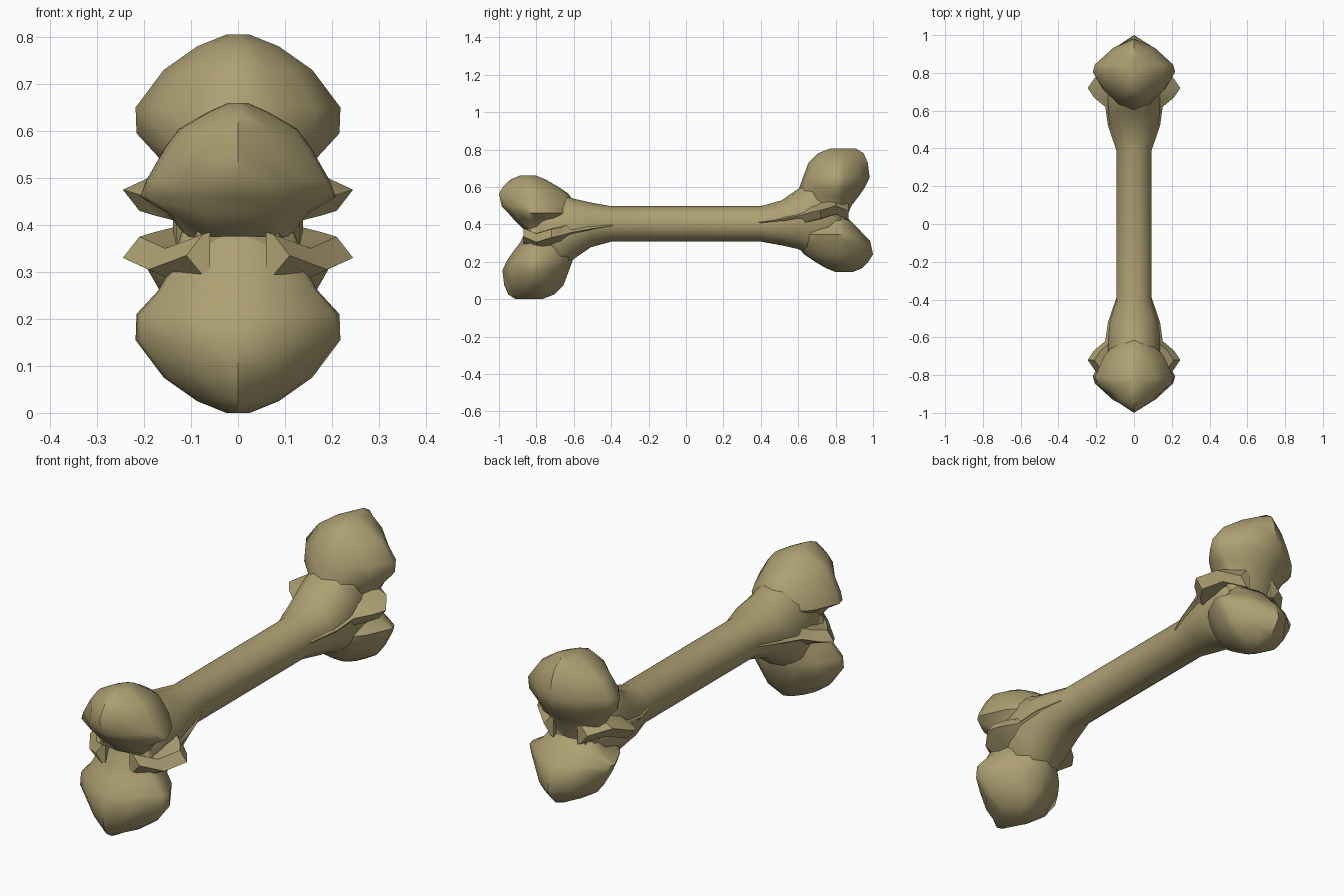
import bpy, bmesh, math

cube = bpy.data.objects.get("Cube")
if cube:
    bpy.data.objects.remove(cube, do_unlink=True)

MID = 0.4025   # height of the shaft axis
SIDES = 14

bone_tan = bpy.data.materials.new("bone_tan")
bone_tan.use_nodes = True
colour = (0.42, 0.35, 0.17, 1)
bone_tan.diffuse_color = colour
shader = bone_tan.node_tree.nodes["Principled BSDF"]
shader.inputs["Base Color"].default_value = colour
shader.inputs["Roughness"].default_value = 0.8


def turn(rings, end):
    """Half turn about the x axis for the front end (end = -1)."""
    return [[(x, end * y, MID + end * (z - MID)) for x, y, z in r] for r in rings]


def loft(name, rings, angle=45):
    bm = bmesh.new()
    loops = [[bm.verts.new(p) for p in r] for r in rings]
    n = len(loops[0])
    for a, b in zip(loops, loops[1:]):
        for i in range(n):
            j = (i + 1) % n
            bm.faces.new((a[i], a[j], b[j], b[i]))
    bm.faces.new(loops[0])
    bm.faces.new(loops[-1])
    bmesh.ops.recalc_face_normals(bm, faces=bm.faces)
    mesh = bpy.data.meshes.new(name)
    bm.to_mesh(mesh)
    bm.free()
    mesh.materials.append(bone_tan)
    obj = bpy.data.objects.new(name, mesh)
    bpy.context.collection.objects.link(obj)
    bpy.ops.object.select_all(action='DESELECT')
    obj.select_set(True)
    bpy.context.view_layer.objects.active = obj
    bpy.ops.object.shade_smooth_by_angle(angle=math.radians(angle))
    return obj


# Shaft with flared ends: y, half width, bottom, top
FLARE = [(0.40, 0.095, 0.308, 0.497), (0.51, 0.13, 0.288, 0.528),
         (0.60, 0.142, 0.268, 0.59), (0.68, 0.142, 0.23, 0.66),
         (0.77, 0.135, 0.25, 0.62), (0.85, 0.09, 0.33, 0.49)]


def oval(y, w, low, top):
    ring = []
    for i in range(SIDES):
        a = math.tau * i / SIDES
        ring.append((w * math.sin(a), y,
                     (low + top) / 2 + (top - low) / 2 * math.cos(a)))
    return ring


back = [oval(*s) for s in FLARE]
front = [[(x, -y, 2 * MID - z) for x, y, z in r] for r in back]
# keep the points of turned rings lined up with the others
front = [[r[(SIDES // 2 - i) % SIDES] for i in range(SIDES)] for r in front]
loft("shaft", front[::-1] + back)

# Heart-shaped outline of a lobe seen from above: share of width, share of depth
OUTLINE = [(0, 1), (0.5, 0.7), (0.95, 0.15), (1, -0.08), (0.76, -0.5), (0.38, -0.86), (0, -1)]


def lobe_ring(z, y0, y1, w, widest):
    half = []
    for u, v in OUTLINE:
        depth = y1 - widest if v > 0 else widest - y0
        half.append((u * w, widest + v * depth, z))
    return half + [(-x, y, h) for x, y, h in half[-2:0:-1]]


# Lobe levels: height, inner y, outer y, half width
LARGE = [(0.42, 0.60, 0.85, 0.12), (0.50, 0.58, 0.885, 0.145),
         (0.545, 0.59, 0.92, 0.17), (0.595, 0.605, 0.955, 0.216),
         (0.65, 0.625, 0.982, 0.218), (0.73, 0.655, 0.972, 0.158),
         (0.78, 0.705, 0.95, 0.087), (0.805, 0.77, 0.91, 0.025)]
SMALL = [(0.145, 0.80, 0.89, 0.02), (0.165, 0.75, 0.94, 0.065),
         (0.20, 0.69, 0.975, 0.125), (0.24, 0.63, 1.0, 0.155),
         (0.31, 0.58, 0.985, 0.195), (0.345, 0.57, 0.95, 0.208),
         (0.38, 0.58, 0.92, 0.15), (0.43, 0.60, 0.87, 0.11)]

# Side spur: y, tip x, tip z
SPUR = [(0.38, 0.09, 0.41), (0.52, 0.138, 0.43), (0.62, 0.152, 0.45),
        (0.67, 0.212, 0.465), (0.72, 0.245, 0.475), (0.80, 0.19, 0.50),
        (0.87, 0.11, 0.47)]


def spur_ring(y, x, z, side):
    return [(side * x, y, z), (side * 0.06, y, z + 0.06),
            (side * 0.06, y, z - 0.05), (side * (x - 0.035), y, z - 0.045)]


for end, label in ((1, "back"), (-1, "front")):
    large = [lobe_ring(*s, 0.82) for s in LARGE]
    small = [lobe_ring(*s, 0.83) for s in SMALL]
    loft(label + "_large_lobe", turn(large, end), 50)
    loft(label + "_small_lobe", turn(small, end), 50)
    for side, hand in ((1, "left"), (-1, "right")):
        rings = [spur_ring(*s, side) for s in SPUR]
        loft(label + "_" + hand + "_spur", turn(rings, end))
